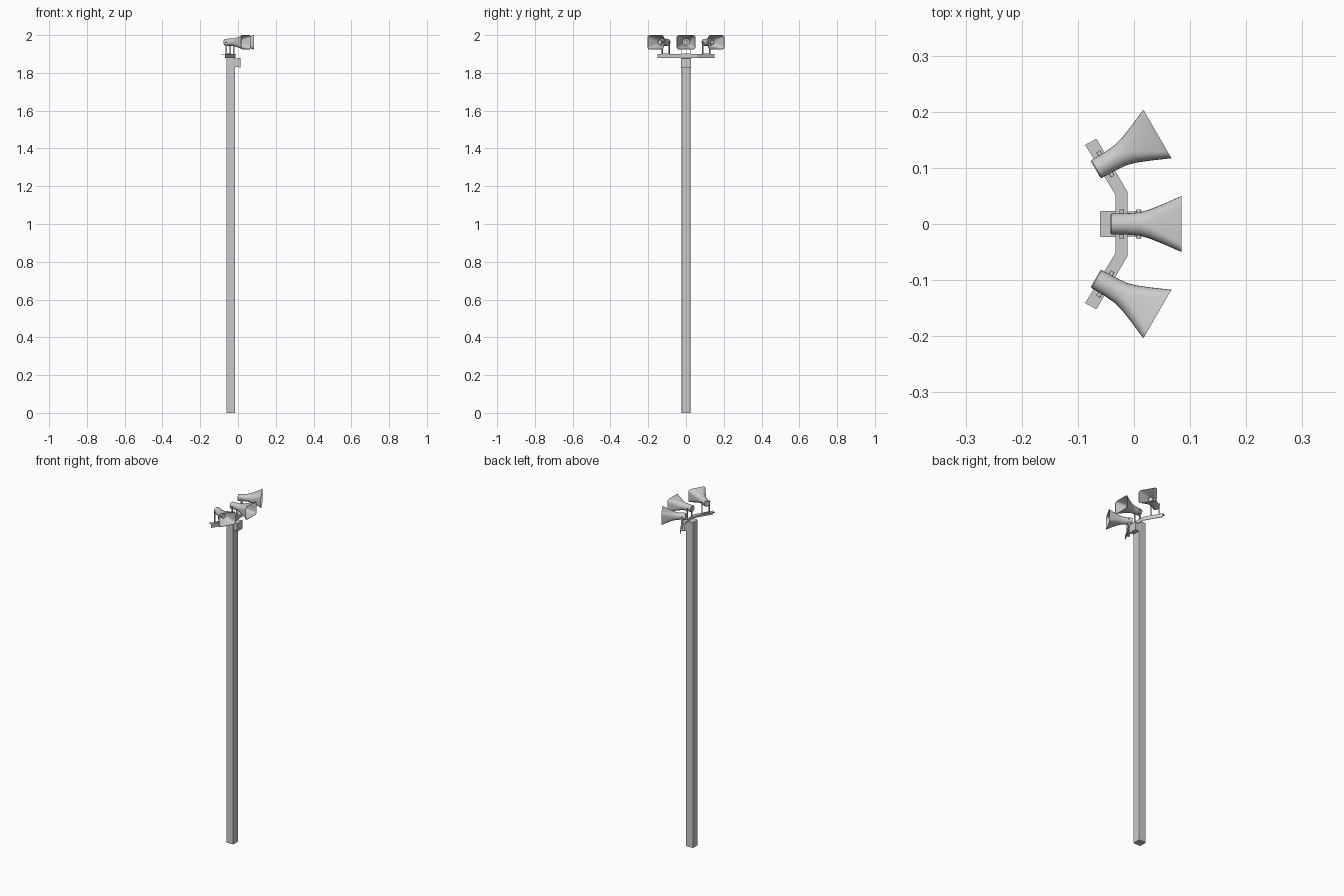
import bpy, bmesh, math
from mathutils import Matrix, Vector

if "Cube" in bpy.data.objects:
    bpy.data.objects.remove(bpy.data.objects["Cube"])


def finish(name, bm, mat=None, smooth=False):
    bmesh.ops.recalc_face_normals(bm, faces=bm.faces)
    me = bpy.data.meshes.new(name)
    bm.to_mesh(me)
    bm.free()
    ob = bpy.data.objects.new(name, me)
    bpy.context.collection.objects.link(ob)
    if mat is not None:
        ob.matrix_world = mat
    if smooth:
        bpy.ops.object.select_all(action='DESELECT')
        ob.select_set(True)
        bpy.context.view_layer.objects.active = ob
        bpy.ops.object.shade_smooth_by_angle(angle=math.radians(40))
    return ob


def box(name, lo, hi, mat=None, bevel=0, vertical_only=False):
    bm = bmesh.new()
    lo, hi = Vector(lo), Vector(hi)
    bmesh.ops.create_cube(bm, size=1, matrix=Matrix.Translation((lo + hi) / 2)
                          @ Matrix.Diagonal((*(hi - lo), 1)))
    if bevel:
        es = [e for e in bm.edges if not vertical_only or
              abs(e.verts[0].co.z - e.verts[1].co.z) > 1e-4]
        bmesh.ops.bevel(bm, geom=es, offset=bevel, segments=2, profile=0.5, affect='EDGES')
    return finish(name, bm, mat)


def prism(name, pts, z0, z1):
    bm = bmesh.new()
    f = bm.faces.new([bm.verts.new((x, y, z0)) for x, y in pts])
    r = bmesh.ops.extrude_face_region(bm, geom=[f])
    bmesh.ops.translate(bm, vec=(0, 0, z1 - z0),
                        verts=[v for v in r['geom'] if isinstance(v, bmesh.types.BMVert)])
    return finish(name, bm)


def cylinder(name, radius, p0, p1, mat=None, sides=12):
    p0, p1 = Vector(p0), Vector(p1)
    d = p1 - p0
    bm = bmesh.new()
    bmesh.ops.create_cone(bm, cap_ends=True, segments=sides, radius1=radius, radius2=radius,
                          depth=d.length, matrix=Matrix.Translation((p0 + p1) / 2)
                          @ d.to_track_quat('Z', 'Y').to_matrix().to_4x4())
    return finish(name, bm, mat, True)


def ring(bm, x, hy, hz, r, n=6):
    # rounded rectangle across the horn axis
    out = []
    for q, (sy, sz) in enumerate(((1, 1), (-1, 1), (-1, -1), (1, -1))):
        for i in range(n):
            a = math.pi / 2 * (q + i / (n - 1))
            out.append(bm.verts.new((x, sy * (hy - r) + r * math.cos(a),
                                     sz * (hz - r) + r * math.sin(a))))
    return out


def horn_shell(name, mat):
    # stations: x, half width, half height, corner radius; outside then back inside
    stations = [(-0.020, .0165, .0165, .0160), (-0.018, .0185, .0185, .0180),
                (0.010, .0190, .0190, .0185), (0.033, .0210, .0205, .0200),
                (0.050, .0260, .0235, .0200), (0.075, .0360, .0290, .0180),
                (0.100, .0470, .0360, .0150), (0.107, .0500, .0385, .0140),
                (0.107, .0480, .0365, .0130), (0.075, .0340, .0270, .0160),
                (0.050, .0240, .0215, .0180), (0.036, .0190, .0185, .0180)]
    bm = bmesh.new()
    rings = [ring(bm, *s) for s in stations]
    n = len(rings[0])
    for a, b in zip(rings, rings[1:]):
        for i in range(n):
            j = (i + 1) % n
            bm.faces.new((a[i], a[j], b[j], b[i]))
    bm.faces.new(rings[0])
    bm.faces.new(rings[-1])
    return finish(name, bm, mat, True)


def horn_plug(name, mat):
    # central nozzle inside the mouth
    bm = bmesh.new()
    bmesh.ops.create_cone(bm, cap_ends=True, segments=20, radius1=.007, radius2=.012, depth=.03,
                          matrix=Matrix.Translation((.050, 0, 0)) @ Matrix.Rotation(math.pi / 2, 4, 'Y'))
    return finish(name, bm, mat, True)


# square post and small junction box
box("post", (-0.061, -0.023, 0), (-0.015, 0.023, 1.895), bevel=.003, vertical_only=True)
box("junction_box", (-0.015, -0.022, 1.832), (0.004, 0.022, 1.876))
box("junction_box_lid", (0.004, -0.026, 1.829), (0.013, 0.026, 1.878), bevel=.002)

# bent angle-iron crossbar
front = [(-0.067, -0.152), (-0.012, -0.058), (-0.012, 0.058), (-0.067, 0.152)]
back = [(-0.087, 0.141), (-0.033, 0.052), (-0.033, -0.052), (-0.087, -0.141)]
inner = [(-0.0696, 0.1505), (-0.015, 0.0572), (-0.015, -0.0572), (-0.0696, -0.1505)]
prism("crossbar_top_flange", front + back, 1.897, 1.900)
prism("crossbar_front_flange", front + inner, 1.879, 1.897)

# three horns with their U brackets
places = {"left": (-0.051, 0.107, 30), "centre": (-0.022, 0, 0), "right": (-0.051, -0.107, -30)}
for side, (px, py, ang) in places.items():
    m = Matrix.Translation((px, py, 1.962)) @ Matrix.Rotation(math.radians(ang), 4, 'Z')
    horn_shell(side + "_horn", m)
    horn_plug(side + "_horn_nozzle", m)
    box(side + "_bracket_base", (-.004, -.023, -.062), (.004, .023, -.059), m)
    for s, tag in ((1, "a"), (-1, "b")):
        box(f"{side}_bracket_arm_{tag}", (-.004, min(s * .020, s * .023), -.062),
            (.004, max(s * .020, s * .023), .004), m)
        cylinder(f"{side}_pivot_bolt_{tag}", .004, (0, s * .017, 0), (0, s * .026, 0), m)
